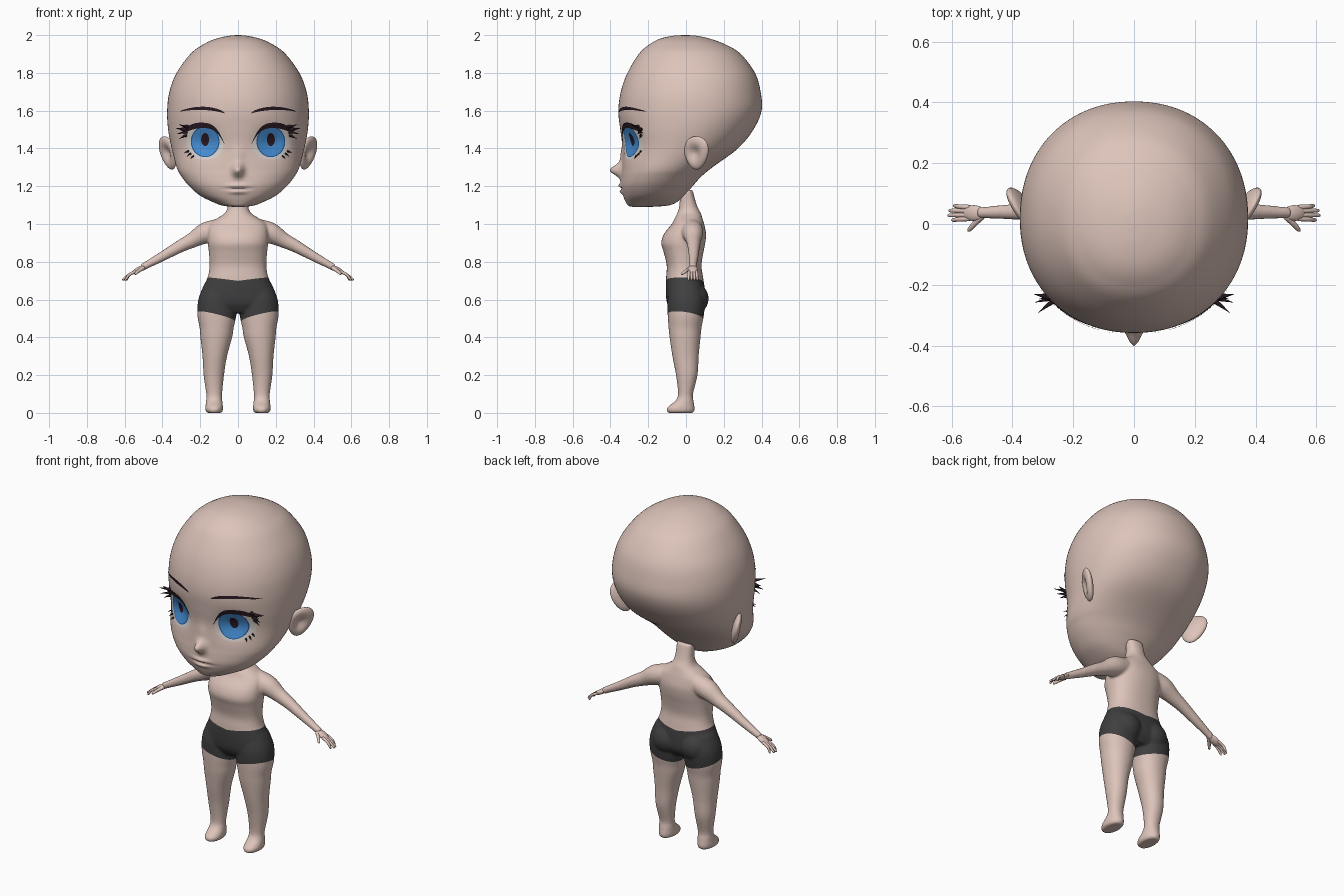
import bpy, bmesh, math
from mathutils import Vector, Matrix
from mathutils.bvhtree import BVHTree

cube = bpy.data.objects.get("Cube")
if cube:
    bpy.data.objects.remove(cube, do_unlink=True)


def material(name, r, g, b):
    m = bpy.data.materials.new(name)
    m.use_nodes = True
    m.diffuse_color = (r, g, b, 1)
    bsdf = next(n for n in m.node_tree.nodes if n.type == 'BSDF_PRINCIPLED')
    bsdf.inputs["Base Color"].default_value = (r, g, b, 1)
    return m


SKIN = material("skin", .72, .55, .49)
LIP = material("lip", .5, .34, .3)
SHORTS = material("shorts charcoal", .05, .05, .05)
WHITE = material("eye white", .68, .64, .61)
BLUE = material("iris blue", .06, .27, .66)
RIM = material("iris rim", .02, .1, .3)
DARK = material("lash dark", .022, .01, .016)


def finish(name, bm, *mats):
    """Turn a bmesh into a smooth-shaded object."""
    for f in bm.faces:
        f.smooth = True
    mesh = bpy.data.meshes.new(name)
    bm.to_mesh(mesh)
    bm.free()
    for m in mats:
        mesh.materials.append(m)
    obj = bpy.data.objects.new(name, mesh)
    bpy.context.scene.collection.objects.link(obj)
    return obj


def spline(rows, steps):
    """Catmull-Rom interpolation of equal-length rows."""
    out = []
    for i in range(len(rows) - 1):
        quad = [rows[max(0, min(len(rows) - 1, i + k))] for k in (-1, 0, 1, 2)]
        for j in range(steps):
            t = j / steps
            out.append([b + .5 * t * (c - a + t * (2*a - 5*b + 4*c - d + t * (3*(b - c) + d - a)))
                        for a, b, c, d in zip(*quad)])
    return out + [list(rows[-1])]


def loft(bm, rings):
    """Skin closed rings and cap both ends."""
    vs = [[bm.verts.new(p) for p in ring] for ring in rings]
    n = len(vs[0])
    faces = [bm.faces.new((a[i], a[(i + 1) % n], b[(i + 1) % n], b[i]))
             for a, b in zip(vs, vs[1:]) for i in range(n)]
    faces += [bm.faces.new(vs[0]), bm.faces.new(vs[-1])]
    bmesh.ops.recalc_face_normals(bm, faces=faces)


def stack(bm, rows, steps, n, power=.88, side=1):
    """Loft of horizontal rounded rings: height, half width, front, back, centre x."""
    rings = []
    for z, w, yf, yb, xc in spline(rows, steps):
        ring = []
        for i in range(n):
            a = math.tau * i / n
            c, s = math.cos(a), math.sin(a)
            ring.append(Vector((side * (xc + w * math.copysign(abs(c) ** power, c)),
                                (yf + yb) / 2 + (yb - yf) / 2 * math.copysign(abs(s) ** power, s), z)))
        rings.append(ring)
    loft(bm, rings)


def tube(bm, rows, steps=4, n=16, side=1):
    """Round tube along points given as x, y, z, radius."""
    pts = spline(rows, steps)
    rings = []
    for i, p in enumerate(pts):
        d = Vector(pts[min(i + 1, len(pts) - 1)][:3]) - Vector(pts[max(i - 1, 0)][:3])
        u = d.cross(Vector((0, 1, 0))).normalized()
        v = d.cross(u).normalized()
        ring = [Vector(p[:3]) + p[3] * (u * math.cos(math.tau * k / n) + v * math.sin(math.tau * k / n))
                for k in range(n)]
        rings.append([Vector((side * q.x, q.y, q.z)) for q in ring])
    loft(bm, rings)


# Head: stacked rings, then nose, lips and eye sockets pushed out of the front
head_rows = [(1.09, .02, -.28, -.2), (1.097, .08, -.305, -.1), (1.115, .13, -.318, -.05), (1.15, .2, -.333, -.01),
             (1.2, .258, -.345, .035), (1.25, .298, -.343, .08), (1.3, .325, -.338, .14), (1.4, .351, -.335, .275),
             (1.5, .37, -.348, .357), (1.6, .375, -.358, .4), (1.7, .363, -.345, .395), (1.8, .325, -.31, .365),
             (1.9, .252, -.25, .29), (1.95, .185, -.195, .21), (1.98, .12, -.14, .13), (1.996, .05, -.07, .06),
             (2.0, .004, -.005, .005)]
bm = bmesh.new()
stack(bm, [r + (0,) for r in head_rows], 9, 180, .94)
bumps = [(0, 1.285, .027, .033, -.062), (0, 1.36, .03, .05, -.012), (0, 1.203, .05, .011, -.012),
         (0, 1.17, .042, .011, -.012), (0, 1.187, .06, .005, .008),
         (.175, 1.435, .075, .065, .03), (-.175, 1.435, .075, .065, .03)]
for v in bm.verts:
    if v.co.y < -.12:
        v.co.y += sum(amp * math.exp(-((v.co.x - x) / sx) ** 2 - ((v.co.z - z) / sz) ** 2)
                      for x, z, sx, sz, amp in bumps)
surface = BVHTree.FromBMesh(bm)
finish("head", bm, SKIN)


def on_face(x, z, lift=0):
    hit = surface.ray_cast(Vector((x, -2, z)), Vector((0, 1, 0)))[0]
    return Vector((x, hit.y - lift, z))


def plate(name, mat, x0, x1, low, high, lift, side=1, cols=28, rows=7):
    """Thin patch laid on the face between two height curves of u in -1..1."""
    bm = bmesh.new()
    grid = []
    for i in range(cols + 1):
        u = -math.cos(math.pi * i / cols)
        x = x0 + (x1 - x0) * (u + 1) / 2
        grid.append([bm.verts.new(on_face(side * x, low(u) + (high(u) - low(u)) * j / rows, lift))
                     for j in range(rows + 1)])
    for a, b in zip(grid, grid[1:]):
        for j in range(rows):
            quad = (a[j], b[j], b[j + 1], a[j + 1])
            bm.faces.new(quad if side > 0 else quad[::-1])
    finish(name, bm, mat)


def oval(name, mat, x, z, w, h, lift, side, power=2):
    def half(u):
        return h * max(0, 1 - abs(u) ** power) ** (1 / power) + .0002
    plate(name, mat, x - w, x + w, lambda u: z - half(u), lambda u: z + half(u), lift, side)


def lid(u):
    return 1.508 - (.09 * abs(u) ** 2.6 if u < 0 else .03 * u * u)


def brow(u):
    return 1.59 + .004 * u + .014 * (1 - u * u)


# Eyes, lashes, brows and ears, once for each side
for side, tag in ((1, "left"), (-1, "right")):
    oval(tag + "_eye_white", WHITE, .176, 1.43, .1, .088, .002, side, 2.5)
    oval(tag + "_iris_rim", RIM, .174, 1.436, .076, .082, .004, side)
    oval(tag + "_iris", BLUE, .174, 1.436, .07, .077, .0055, side)
    oval(tag + "_pupil", DARK, .174, 1.447, .021, .034, .007, side)
    plate(tag + "_upper_lash", DARK, .07, .295, lid,
          lambda u: lid(u) + .001 + .034 * (1 - u ** 4) * (.8 + .2 * u), .0085, side)
    plate(tag + "_brow", DARK, .07, .31, brow,
          lambda u: brow(u) + .001 + .016 * (1 - u * u) ** .6 * (1 - .3 * u), .005, side)
    bm = bmesh.new()
    for x, z, dx, dy, dz, r in [(.275, 1.5, .055, .01, .008, .012), (.27, 1.488, .055, -.015, -.012, .01),
                                (.265, 1.515, .05, -.04, .012, .01), (.272, 1.47, .04, -.01, -.02, .008),
                                (.25, 1.372, .02, -.012, -.014, .006), (.235, 1.36, .016, -.012, -.014, .006),
                                (.262, 1.385, .022, -.01, -.008, .006)]:
        p = on_face(x, z)
        tube(bm, [(*p, r), (p.x + dx * .5, p.y + dy * .5, p.z + dz * .4, r * .5),
                  (p.x + dx, p.y + dy, p.z + dz, .0005)], 3, 8, side)
    finish(tag + "_lash_spikes", bm, DARK)

    bm = bmesh.new()
    bmesh.ops.create_uvsphere(bm, u_segments=40, v_segments=28, radius=1)
    turn = Matrix.Rotation(math.radians(-30), 3, 'Z') @ Matrix.Rotation(math.radians(12), 3, 'Y')
    for v in bm.verts:
        p = v.co.copy()
        if p.x > 0:  # hollow of the ear
            p.x -= 1.1 * math.exp(-((p.y + .1) ** 2 + p.z ** 2) / .22)
        p = turn @ Vector((p.x * .026, p.y * .072 * (1 + .2 * p.z) + .01 * p.z, p.z * .09))
        v.co = ((p.x + .37) * side, p.y + .055, p.z + 1.376)
    bmesh.ops.recalc_face_normals(bm, faces=bm.faces)
    finish(tag + "_ear", bm, SKIN)

# Mouth line
plate("mouth", LIP, -.065, .065, lambda u: 1.185 - .0025 * (1 - u * u), lambda u: 1.186 + .0025 * (1 - u * u), .002)

# Body: torso, legs with feet, buttocks and arms fused into one skin
torso_rows = [(1.18, .05, -.03, .035), (1.1, .053, -.035, .057), (1.06, .068, -.045, .077), (1.03, .11, -.06, .087),
              (1.0, .15, -.075, .096), (.95, .16, -.115, .106), (.9, .16, -.131, .102), (.85, .154, -.118, .092),
              (.78, .15, -.102, .082), (.72, .16, -.105, .09), (.65, .19, -.107, .1), (.58, .2, -.1, .1),
              (.53, .14, -.07, .07)]
leg_rows = [(.68, .08, -.08, .08, .1), (.6, .1, -.097, .1, .11), (.52, .103, -.097, .095, .112),
            (.45, .09, -.092, .082, .113), (.4, .084, -.087, .077, .115), (.3, .065, -.072, .067, .123),
            (.2, .054, -.053, .061, .128), (.1, .042, -.042, .037, .126), (.065, .043, -.055, .04, .126),
            (.045, .045, -.08, .043, .126), (.025, .047, -.102, .046, .126), (.008, .044, -.102, .044, .126),
            (0, .036, -.094, .036, .126)]
arm_rows = [(.09, .03, .975, .055), (.17, .036, .953, .056), (.24, .04, .915, .041), (.31, .041, .88, .033),
            (.41, .04, .823, .025), (.48, .038, .785, .02), (.51, .037, .768, .019)]
bm = bmesh.new()
stack(bm, [r + (0,) for r in torso_rows], 5, 64)
for side in (1, -1):
    stack(bm, leg_rows, 5, 48, .95, side)
    tube(bm, arm_rows, 5, 24, side)
    bmesh.ops.create_uvsphere(bm, u_segments=24, v_segments=16, radius=.088,
                              matrix=Matrix.Translation((side * .09, .032, .605)))
body = finish("body", bm, SKIN, SHORTS)
remesh = body.modifiers.new("fuse", 'REMESH')
remesh.mode = 'VOXEL'
remesh.voxel_size = .0065
relax = body.modifiers.new("relax", 'SMOOTH')
relax.factor = .5
relax.iterations = 8
bm = bmesh.new()
bm.from_object(body, bpy.context.evaluated_depsgraph_get())
body.modifiers.clear()

# Shorts: cut the skin along waist and hem, colour what lies between
bmesh.ops.bisect_plane(bm, geom=bm.verts[:] + bm.edges[:] + bm.faces[:], plane_co=(0, 0, 0), plane_no=(1, 0, 0))
for side in (1, -1):
    waist = (Vector((0, 0, .695)), Vector((-.13 * side, .04, 1)))
    hem = (Vector((0, 0, .48)), Vector((-.25 * side, .15, 1)))
    for co, no in (waist, hem):
        faces = [f for f in bm.faces if f.calc_center_median().x * side > 0]
        geom = list({e for f in faces for e in f.edges}) + list({v for f in faces for v in f.verts}) + faces
        bmesh.ops.bisect_plane(bm, geom=geom, plane_co=co, plane_no=no)
    for f in bm.faces:
        c = f.calc_center_median()
        if 0 < c.x * side < .3:
            f.material_index = int((c - waist[0]).dot(waist[1]) < 0 < (c - hem[0]).dot(hem[1]))
for f in bm.faces:
    f.smooth = True
bm.to_mesh(body.data)
bm.free()

# Hands: flat palm, four fingers and a thumb
for side, tag in ((1, "left"), (-1, "right")):
    bm = bmesh.new()
    bmesh.ops.create_uvsphere(bm, u_segments=24, v_segments=16, radius=1)
    tilt = Matrix.Rotation(math.radians(30), 3, 'Y')
    for v in bm.verts:
        p = tilt @ Vector((v.co.x * .042, v.co.y * .026, v.co.z * .014))
        v.co = (side * (p.x + .527), p.y + .036, p.z + .758)
    for k, reach in enumerate((.594, .609, .612, .6)):
        y = .055 - .0125 * k
        tip = .036 + (y - .036) * 1.25
        tube(bm, [(.54, y, .75, .0085), (.575, (y + tip) / 2, .732, .0075),
                  (reach - .006, tip, .708, .006), (reach, tip, .703, .002)], 4, 10, side)
    tube(bm, [(.5, .025, .768, .011), (.525, 0, .752, .009), (.541, -.018, .738, .007),
              (.546, -.024, .733, .002)], 4, 10, side)
    bmesh.ops.recalc_face_normals(bm, faces=bm.faces)
    finish(tag + "_hand", bm, SKIN)
